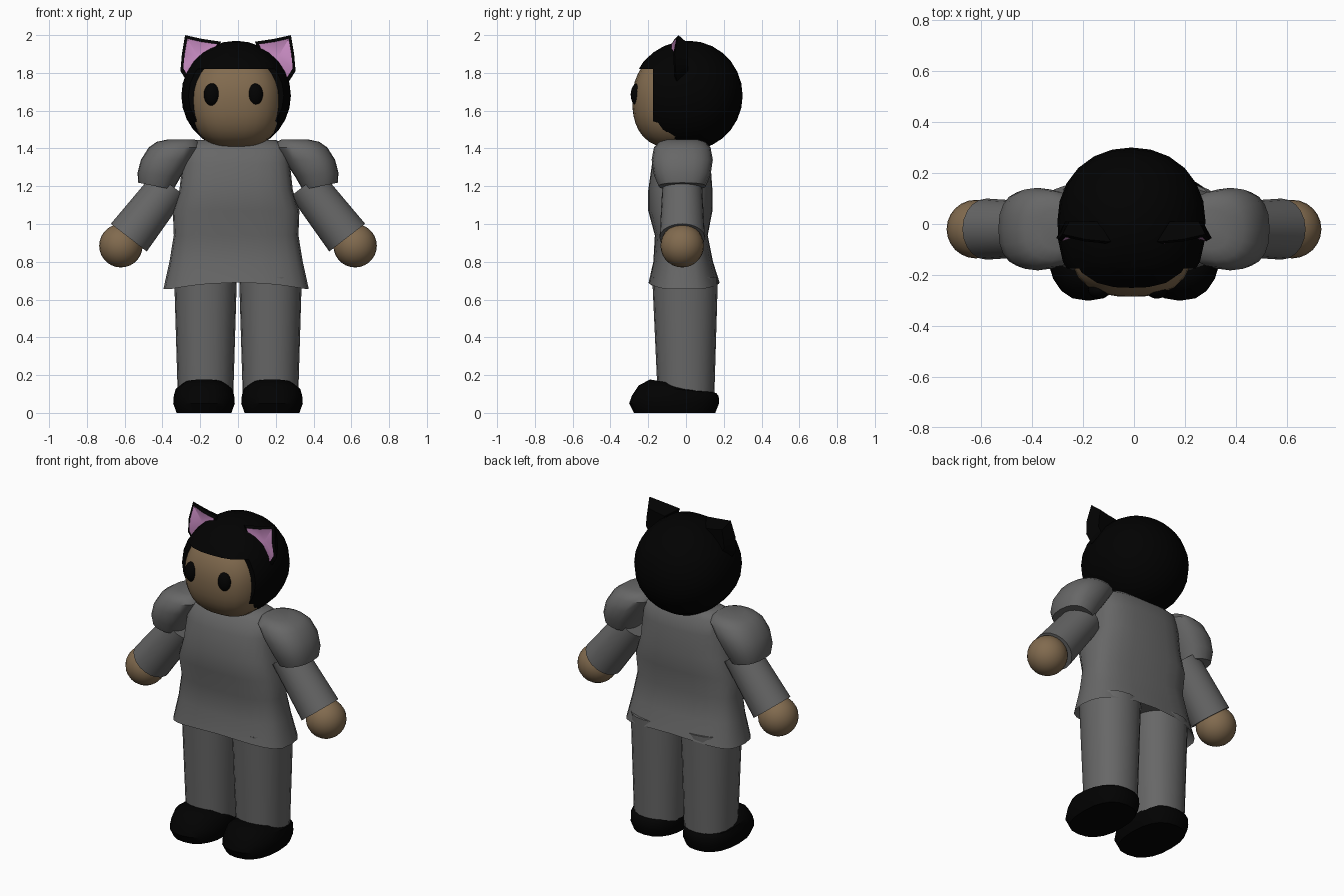
import bpy, bmesh, math
from mathutils import Vector, Matrix

if "Cube" in bpy.data.objects:
    bpy.data.objects.remove(bpy.data.objects["Cube"])


def material(name, rgb):
    m = bpy.data.materials.new(name)
    m.diffuse_color = (*rgb, 1)
    m.use_nodes = True
    m.node_tree.nodes["Principled BSDF"].inputs["Base Color"].default_value = m.diffuse_color
    return m


BLACK = material("black", (0.0005, 0.0005, 0.0005))
SKIN = material("skin", (0.22, 0.145, 0.077))
PINK = material("pink", (0.62, 0.28, 0.58))
GREY = material("grey", (0.135, 0.135, 0.135))


def finish(name, bm, mats=(GREY,), angle=40):
    bmesh.ops.recalc_face_normals(bm, faces=bm.faces)
    me = bpy.data.meshes.new(name)
    bm.to_mesh(me)
    bm.free()
    ob = bpy.data.objects.new(name, me)
    bpy.context.collection.objects.link(ob)
    for m in mats:
        me.materials.append(m)
    bpy.ops.object.select_all(action='DESELECT')
    ob.select_set(True)
    bpy.context.view_layer.objects.active = ob
    bpy.ops.object.shade_smooth_by_angle(angle=math.radians(angle))
    return ob


def spow(v, p):
    return math.copysign(abs(v) ** p, v)


def loft(name, rings, mat=GREY, n=2.0, seg=20, side=1):
    """Rings are (cx, cy, z, rx, ry, slope_x, slope_y) superellipses."""
    bm = bmesh.new()
    loops = []
    for cx, cy, z, rx, ry, sx, sy in rings:
        loop = []
        for i in range(seg):
            a = 2 * math.pi * i / seg
            x, y = rx * spow(math.cos(a), 2 / n), ry * spow(math.sin(a), 2 / n)
            loop.append(bm.verts.new((side * (cx + x), cy + y, z + sx * x + sy * y)))
        loops.append(loop)
    for a, b in zip(loops, loops[1:]):
        for i in range(seg):
            j = (i + 1) % seg
            bm.faces.new((a[i], a[j], b[j], b[i]))
    bm.faces.new(loops[0])
    bm.faces.new(loops[-1])
    return finish(name, bm, (mat,))


def rounded(c, r, u=24, v=14, front=2.0, lower=2.0, ry_front=None):
    """Sphere whose front half and lower half can be made squarer."""
    bm = bmesh.new()
    bmesh.ops.create_uvsphere(bm, u_segments=u, v_segments=v, radius=1)
    for vert in bm.verts:
        p = vert.co
        h = math.hypot(p.x, p.y)
        if h > 1e-5:
            n = front if p.y < 0 else 2.1 if front > 2 else 2.0
            k = (abs(p.x / h) ** n + abs(p.y / h) ** n) ** (-1 / n)
            if p.z < 0:
                k *= (1 - abs(p.z) ** lower) ** (1 / lower) / h
            p.x, p.y = p.x * k, p.y * k
        ry = ry_front if ry_front and p.y < 0 else r[1]
        vert.co = Vector((c[0] + p.x * r[0], c[1] + p.y * ry, c[2] + p.z * r[2]))
    return bm


# Face and eyes
finish("face", rounded((-0.01, -0.05, 1.665), (0.245, 0.235, 0.265), 28, 18, 2.7, 2.5), (SKIN,), 60)
for x in (-0.138, 0.09):
    finish("eye", rounded((x, -0.257, 1.685), (0.043, 0.036, 0.06), 16, 10), (BLACK,), 60)

# Hair: rounded mass with a straight notch cut for the face
CUT_Y, FRINGE = -0.175, 1.82
bm = rounded((-0.01, 0.015, 1.68), (0.29, 0.285, 0.29), 24, 14, 2.7, 2.0, 0.305)
for co, no in (((0, CUT_Y, 0), (0, 1, 0)), ((0, 0, FRINGE), (0, 0, 1))):
    bmesh.ops.bisect_plane(bm, geom=bm.verts[:] + bm.edges[:] + bm.faces[:],
                           plane_co=co, plane_no=no)
cut = [f for f in bm.faces if f.calc_center_median().y < CUT_Y
       and f.calc_center_median().z < FRINGE]
bmesh.ops.delete(bm, geom=cut, context='FACES')
wall = [v for v in bm.verts if abs(v.co.y - CUT_Y) < 1e-4 and v.co.z < FRINGE + 1e-4]
ledge = [v for v in bm.verts if abs(v.co.z - FRINGE) < 1e-4 and v.co.y < CUT_Y + 1e-4]
for verts, axis in ((wall, 2), (ledge, 1)):
    mid = sum((v.co for v in verts), Vector()) / len(verts)
    verts.sort(key=lambda v: math.atan2(v.co[axis] - mid[axis], v.co.x - mid.x))
    bm.faces.new(verts)
finish("hair", bm, (BLACK,))

# Pointed ears: dark shell with a pink inner panel
OUTER = [(0.09, 1.965, -0.07), (0.19, 1.98, -0.06), (0.28, 2.0, -0.04), (0.297, 1.9, -0.06),
         (0.305, 1.81, -0.055), (0.27, 1.755, -0.05), (0.14, 1.83, -0.07)]
for side in (-1, 1):
    bm = bmesh.new()
    front = [bm.verts.new((side * x, y, z)) for x, z, y in OUTER]
    mid = Vector((side * 0.215, -0.06, 1.89))
    inner = [bm.verts.new(v.co.lerp(mid, 0.17) - Vector((0, 0.008, 0))) for v in front]
    back = []
    for v in front:
        p = v.co.lerp(mid, 0.4)
        back.append(bm.verts.new((p.x, 0.01, p.z)))
    hub = bm.verts.new(mid + Vector((0, 0.015, 0)))
    for i in range(len(front)):
        j = (i + 1) % len(front)
        bm.faces.new((front[i], front[j], back[j], back[i]))
        bm.faces.new((front[i], front[j], inner[j], inner[i]))
        bm.faces.new((inner[i], inner[j], hub)).material_index = 1
    bm.faces.new(back)
    finish("ear", bm, (BLACK, PINK))

# Flared tunic, with the sides of the hem hanging lower
tunic = loft("tunic", [
    (-0.01, -0.01, 0.715, 0.35, 0.165, 0, 0),
    (-0.01, -0.01, 0.69, 0.385, 0.188, 0, 0),
    (-0.01, -0.015, 0.80, 0.353, 0.158, 0, 0),
    (-0.01, -0.025, 0.94, 0.33, 0.140, 0, 0),
    (-0.01, -0.03, 1.07, 0.335, 0.170, 0, 0),
    (-0.01, -0.03, 1.18, 0.30, 0.170, 0, 0),
    (-0.01, -0.025, 1.32, 0.285, 0.155, 0, 0),
    (-0.01, -0.015, 1.41, 0.275, 0.125, 0, 0),
    (-0.01, -0.01, 1.445, 0.21, 0.085, 0, 0)], n=2.8, seg=24)
for v in tunic.data.vertices:
    if abs(v.co.z - 0.69) < 0.001:
        v.co.z -= 0.035 * min(1, (abs(v.co.x) / 0.36) ** 2)

# Arms, puffed sleeves, legs and shoes, mirrored
for side in (-1, 1):
    loft("puffed_sleeve", [
        (0.435, -0.02, 1.20, 0.093, 0.125, 0.2, 0),
        (0.418, -0.02, 1.26, 0.114, 0.150, 0.1, 0),
        (0.378, -0.02, 1.34, 0.136, 0.162, 0, 0),
        (0.335, -0.02, 1.405, 0.138, 0.150, 0, 0),
        (0.318, -0.02, 1.435, 0.112, 0.122, 0, 0),
        (0.300, -0.02, 1.448, 0.070, 0.080, 0, 0)], n=2.4, side=side)

    a, b = Vector((side * 0.36, -0.02, 1.21)), Vector((side * 0.578, -0.02, 0.928))
    bm = bmesh.new()
    bmesh.ops.create_cone(bm, cap_ends=True, segments=20, radius1=0.105, radius2=0.12,
                          depth=(b - a).length)
    bm.transform(Matrix.Translation((a + b) / 2)
                 @ (b - a).to_track_quat('Z', 'Y').to_matrix().to_4x4())
    finish("forearm", bm)
    finish("hand", rounded((side * 0.62, -0.02, 0.885), (0.115, 0.115, 0.115)), (SKIN,), 60)

    loft("trouser_leg", [
        (0.172, 0, 0.09, 0.147, 0.150, 0, 0),
        (0.172, -0.005, 0.72, 0.166, 0.174, 0, 0)], n=2.2, side=side)
    loft("shoe", [
        (0.18, -0.06, 0.0, 0.145, 0.215, 0, 0),
        (0.18, -0.063, 0.05, 0.163, 0.238, 0, 0),
        (0.18, -0.057, 0.09, 0.160, 0.230, 0, 0),
        (0.18, -0.045, 0.125, 0.150, 0.205, 0, -0.10),
        (0.18, -0.04, 0.15, 0.110, 0.150, 0, -0.18)], BLACK, n=2.4, side=side)
